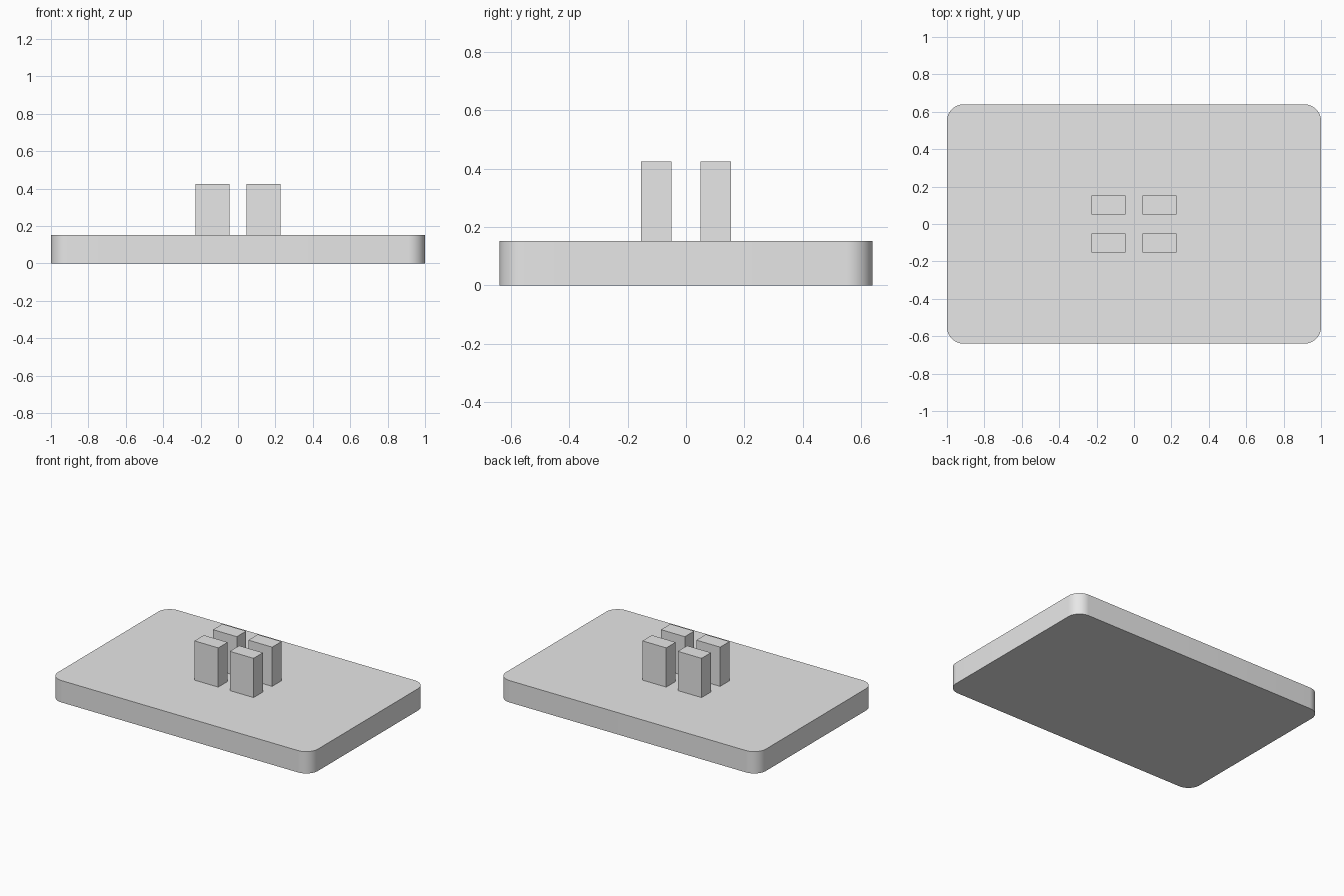
import bpy
import bmesh
import math

if "Cube" in bpy.data.objects:
    bpy.data.objects.remove(bpy.data.objects["Cube"], do_unlink=True)

# Single plain grey
grey = bpy.data.materials.new("light_grey")
grey.use_nodes = True
GREY = (0.8, 0.8, 0.8, 1)
grey.diffuse_color = GREY
grey.node_tree.nodes["Principled BSDF"].inputs["Base Color"].default_value = GREY


def box(name, x, y, z0, z1, width, depth, radius=0):
    """Box from z0 to z1, with optional rounded vertical edges."""
    bm = bmesh.new()
    bmesh.ops.create_cube(bm, size=1)
    bmesh.ops.scale(bm, vec=(width, depth, z1 - z0), verts=bm.verts)
    if radius:
        upright = [e for e in bm.edges
                   if abs(e.verts[0].co.z - e.verts[1].co.z) > 0.01]
        bmesh.ops.bevel(bm, geom=upright, offset=radius, segments=12,
                        profile=0.5, affect='EDGES')
    mesh = bpy.data.meshes.new(name)
    bm.to_mesh(mesh)
    bm.free()
    mesh.materials.append(grey)
    obj = bpy.data.objects.new(name, mesh)
    obj.location = (x, y, (z0 + z1) / 2)
    bpy.context.collection.objects.link(obj)
    return obj


# Base plate with rounded corners
TOP = 0.152
plate = box("base_plate", 0, 0, 0, TOP, 2, 1.28, radius=0.09)
bpy.context.view_layer.objects.active = plate
plate.select_set(True)
bpy.ops.object.shade_smooth_by_angle(angle=math.radians(30))
plate.select_set(False)

# Four upright posts, two by two
for side, sx in (("left", 1), ("right", -1)):
    for end, sy in (("front", -1), ("back", 1)):
        box(f"{end}_{side}_post", sx * 0.136, sy * 0.102, TOP, 0.425, 0.183, 0.103)
